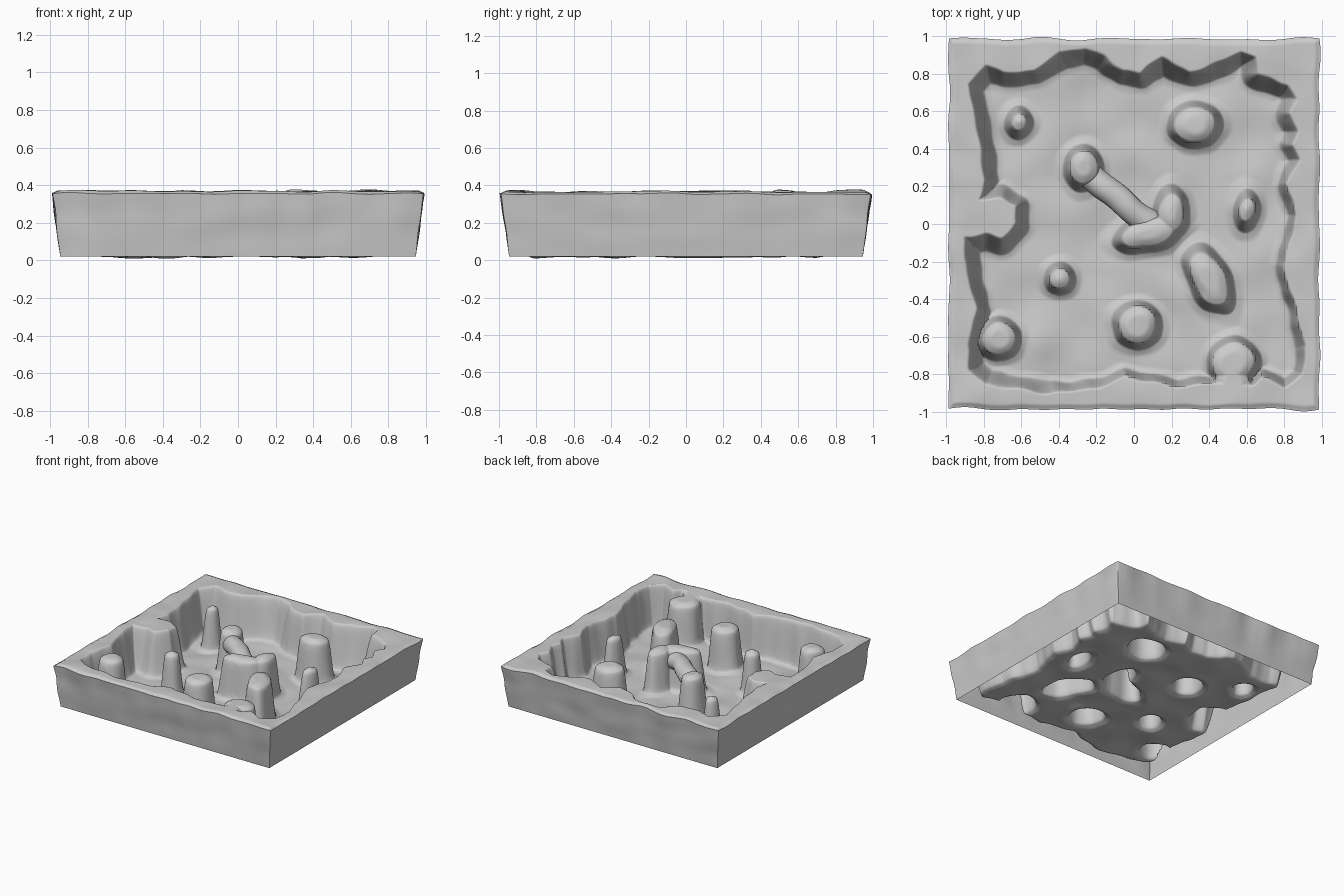
import bpy, bmesh, math
from mathutils import Vector, noise

if "Cube" in bpy.data.objects:
    bpy.data.objects.remove(bpy.data.objects["Cube"])

N, HALF, TOP, LOW = 290, 0.985, 0.367, 0.02

# Rim of the sunken cavity, seen from above
RIM = [(-.89, .74), (-.79, .85), (-.69, .81), (-.53, .83), (-.39, .92), (-.26, .94),
       (-.15, .90), (-.05, .82), (.03, .81), (.14, .89), (.30, .81), (.43, .86),
       (.57, .93), (.65, .89), (.66, .80), (.83, .74), (.87, .66), (.83, .58),
       (.87, .50), (.84, .42), (.885, .34), (.82, .21), (.87, .05), (.80, -.22),
       (.85, -.41), (.91, -.65), (.90, -.80), (.80, -.88), (.68, -.82), (.64, -.86),
       (.43, -.85), (.22, -.87), (-.05, -.82), (-.21, -.88), (-.45, -.905),
       (-.79, -.86), (-.885, -.78), (-.885, -.65), (-.85, -.46), (-.905, -.19),
       (-.91, -.065), (-.79, -.05), (-.70, -.07), (-.63, 0), (-.63, .09),
       (-.71, .13), (-.83, .13), (-.80, .23), (-.85, .55)]

# Rock pillars: x, y, radius x, radius y, turn in degrees
PILLARS = [(-.61, .545, .075, .08, 0), (.325, .53, .145, .12, 0), (.60, .08, .07, .105, 0),
           (.40, -.29, .20, .115, -65), (-.395, -.29, .08, .08, 0),
           (.015, -.54, .135, .125, 0), (-.72, -.61, .118, .115, 0),
           (.53, -.74, .135, .14, 0), (.53, -.85, .12, .12, 0), (-.27, .30, .105, .125, 0),
           (.08, -.05, .19, .10, 15), (.20, .06, .095, .14, 0)]


def smooth(t):
    t = min(max(t, 0), 1)
    return t * t * (3 - 2 * t)


def n(x, y, s, k=0):
    return noise.noise(Vector((x * s, y * s, k)))


def rim_depth(x, y):
    """Distance into the cavity; zero on the rim rock."""
    inside, best = False, 9
    for i, (ax, ay) in enumerate(RIM):
        bx, by = RIM[i - 1]
        dx, dy = bx - ax, by - ay
        t = ((x - ax) * dx + (y - ay) * dy) / (dx * dx + dy * dy)
        t = 0 if t < 0 else 1 if t > 1 else t
        d = (x - ax - t * dx) ** 2 + (y - ay - t * dy) ** 2
        if d < best:
            best = d
        if (ay > y) != (by > y) and x < dx * (y - ay) / dy + ax:
            inside = not inside
    return math.sqrt(best) if inside else 0


def height(x, y):
    width = 0.05 + 0.045 * smooth(max(y, -x))
    wx, wy = x + 0.015 * n(x, y, 9, 11), y + 0.015 * n(x, y, 9, 13)
    depth = rim_depth(wx, wy)
    rock = 0.9 * (1 - smooth(depth / width)) + 0.1 * (1 - smooth(depth / (width + .04)))
    for px, py, rx, ry, deg in PILLARS:
        dx, dy = x - px, y - py
        if dx * dx + dy * dy > 0.1:
            continue
        a = math.radians(deg)
        u = (dx * math.cos(a) + dy * math.sin(a)) / rx
        v = (dy * math.cos(a) - dx * math.sin(a)) / ry
        d = (math.hypot(u, v) - 1) * min(rx, ry) + 0.016 * n(x, y, 8, 3)
        rock = max(rock, 0.84 * smooth((0.008 - d) / 0.04)
                   + 0.10 * smooth(-d / 0.08) + 0.06 * smooth((0.05 - d) / 0.06))
    floor = max(0, 0.024 + 0.022 * n(x, y, 4))
    top = TOP + 0.012 * n(x, y, 5, 7)
    edge = HALF - max(abs(x), abs(y))
    top -= 0.012 * (1 - smooth(edge / 0.03))
    return floor + (top - floor) * rock


def add_object(name, bm):
    bmesh.ops.recalc_face_normals(bm, faces=bm.faces)
    me = bpy.data.meshes.new(name)
    bm.to_mesh(me)
    bm.free()
    ob = bpy.data.objects.new(name, me)
    bpy.context.collection.objects.link(ob)
    bpy.ops.object.select_all(action='DESELECT')
    ob.select_set(True)
    bpy.context.view_layer.objects.active = ob
    bpy.ops.object.shade_smooth_by_angle(angle=math.radians(75))
    return ob


# Cave tile: sculpted sheet with rim, floor and hollow pillars
bm = bmesh.new()
grid = []
for j in range(N + 1):
    row = []
    for i in range(N + 1):
        x, y = HALF * (2 * i / N - 1), HALF * (2 * j / N - 1)
        z = height(x, y)
        ex, ey = smooth((abs(x) - .85) / .13), smooth((abs(y) - .85) / .13)
        row.append(bm.verts.new((x + ex * .012 * n(y, x, 5, 1),
                                 y + ey * .018 * n(x, y, 5, 2), z)))
    grid.append(row)
for j in range(N):
    for i in range(N):
        bm.faces.new((grid[j][i], grid[j][i + 1], grid[j + 1][i + 1], grid[j + 1][i]))

# Outer walls: tapering rough skirt, open underneath
ring = (grid[0][:-1] + [r[-1] for r in grid[:-1]]
        + grid[-1][:0:-1] + [r[0] for r in grid[:0:-1]])
start = [v.co.copy() for v in ring]
ROWS = 12
for k in range(1, ROWS + 1):
    t = k / ROWS
    nxt = []
    for c in start:
        straight = Vector((c.x, c.y, 0))
        if abs(c.x) > .95:
            straight.x = math.copysign(HALF, c.x)
        if abs(c.y) > .95:
            straight.y = math.copysign(HALF, c.y)
        rough = 0.01 * math.sin(math.pi * t) * noise.noise(c * 3 + Vector((0, 0, t * 2)))
        p = c.lerp(straight, t) * (1 - 0.04 * t + rough)
        nxt.append(bm.verts.new((p.x, p.y, c.z + (LOW - c.z) * t)))
    for i in range(len(ring)):
        m = (i + 1) % len(ring)
        bm.faces.new((ring[i], nxt[i], nxt[m], ring[m]))
    ring = nxt
add_object("cave_tile", bm)

# Rock bridge between the two middle pillars
bm = bmesh.new()
a, b = Vector((-.25, .265, .27)), Vector((.09, -.005, .265))
side = (b - a).cross(Vector((0, 0, 1))).normalized()
SEG, STEPS = 24, 24
rings = []
for k in range(STEPS + 1):
    t = k / STEPS
    c = a.lerp(b, t) + Vector((0, 0, .015 * math.sin(math.pi * t)))
    r = 0.07
    loop = []
    for i in range(SEG):
        w = 2 * math.pi * i / SEG
        p = c + r * (math.cos(w) * side + math.sin(w) * Vector((0, 0, 1)))
        loop.append(bm.verts.new(p + 0.014 * noise.noise(p * 7) * (p - c).normalized()))
    rings.append(loop)
for p, q in zip(rings, rings[1:]):
    for i in range(SEG):
        m = (i + 1) % SEG
        bm.faces.new((p[i], p[m], q[m], q[i]))
add_object("rock_bridge", bm)
